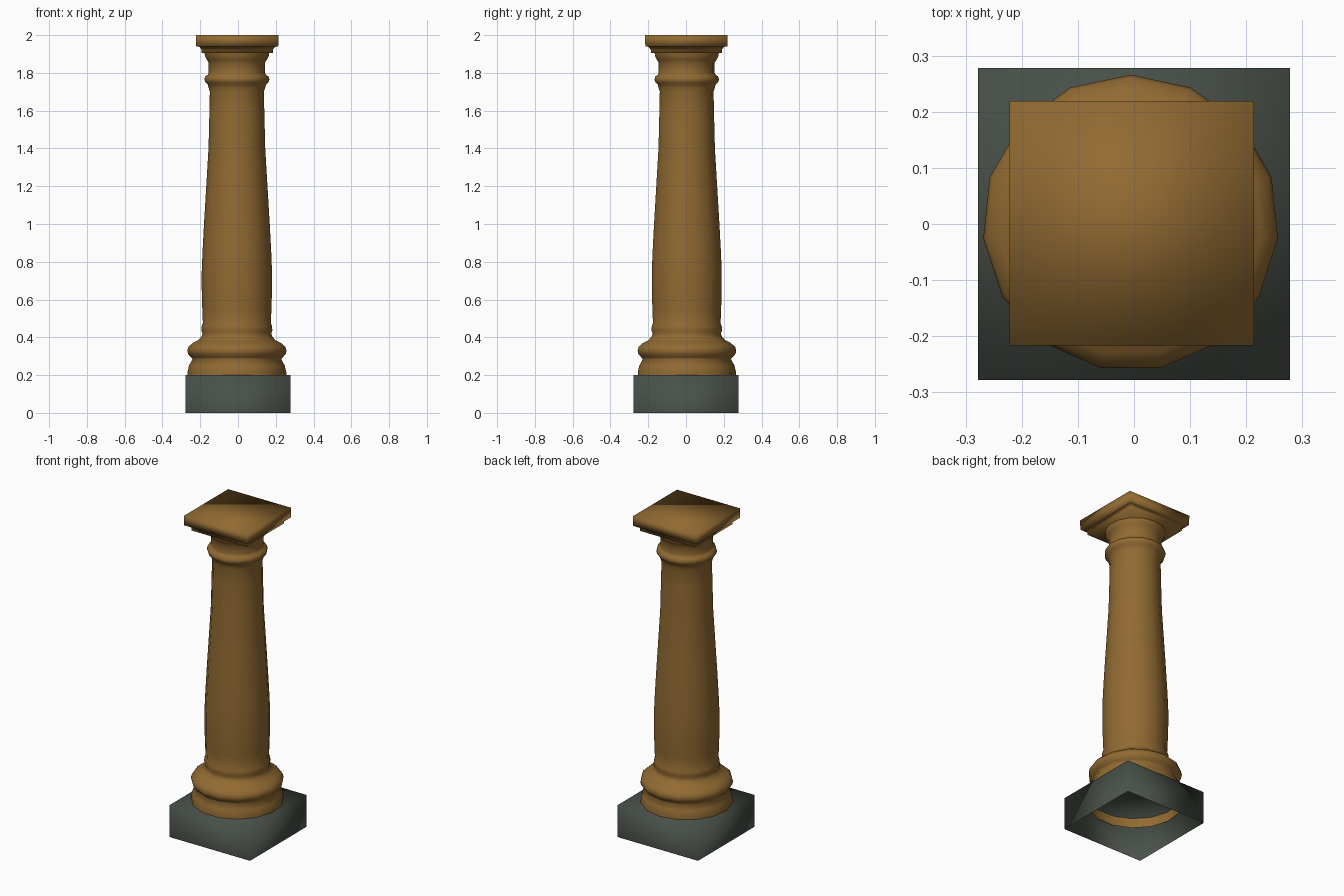
import bpy, bmesh, math

if "Cube" in bpy.data.objects:
    bpy.data.objects.remove(bpy.data.objects["Cube"])

def material(name, rgb):
    m = bpy.data.materials.new(name)
    m.diffuse_color = (*rgb, 1)
    m.use_nodes = True
    m.node_tree.nodes["Principled BSDF"].inputs["Base Color"].default_value = m.diffuse_color
    return m

bronze = material("warm bronze", (0.285, 0.145, 0.032))
stone = material("dark grey stone", (0.066, 0.08, 0.066))

def lathe(name, profile, sides, start, centre, mat, cap_low=False, cap_high=False):
    """Stack rings of (radius, z) and join them; four sides make a square part."""
    bm = bmesh.new()
    rings = []
    for r, z in profile:
        ring = []
        for i in range(sides):
            a = start + 2 * math.pi * i / sides
            ring.append(bm.verts.new((centre[0] + r * math.cos(a),
                                      centre[1] + r * math.sin(a), z)))
        rings.append(ring)
    for lo, hi in zip(rings, rings[1:]):
        for i in range(sides):
            j = (i + 1) % sides
            bm.faces.new((lo[i], lo[j], hi[j], hi[i]))
    if cap_low:
        bm.faces.new(rings[0][::-1])
    if cap_high:
        bm.faces.new(rings[-1])
    for f in bm.faces:
        f.smooth = True
    me = bpy.data.meshes.new(name)
    bm.to_mesh(me)
    bm.free()
    me.materials.append(mat)
    ob = bpy.data.objects.new(name, me)
    bpy.context.collection.objects.link(ob)
    return ob

def square(profile):
    # half widths to corner radii
    return [(h * math.sqrt(2), z) for h, z in profile]

# plinth: box with an open underside
lathe("plinth", square([(0.278, 0.0), (0.278, 0.2)]), 4, math.pi / 4,
      (0, 0), stone, cap_high=True)

# column: base mouldings, swelling shaft and neck ring, sunk into the plinth
column_profile = [
    (0.263, 0.14), (0.263, 0.215), (0.255, 0.25), (0.236, 0.285),
    (0.245, 0.295), (0.260, 0.312), (0.264, 0.33), (0.258, 0.35),
    (0.235, 0.37), (0.205, 0.385), (0.188, 0.405), (0.183, 0.42),
    (0.189, 0.437), (0.187, 0.46), (0.181, 0.475), (0.184, 0.55),
    (0.187, 0.65), (0.187, 0.75), (0.183, 0.85), (0.175, 1.0),
    (0.163, 1.2), (0.151, 1.4), (0.146, 1.6), (0.144, 1.70),
    (0.150, 1.72), (0.155, 1.738), (0.168, 1.75), (0.173, 1.765),
    (0.168, 1.782), (0.154, 1.79), (0.150, 1.80), (0.150, 1.855),
    (0.160, 1.87), (0.170, 1.89), (0.173, 1.915)]
lathe("column", column_profile, 15, math.pi / 2, (-0.006, 0.002), bronze)

# capital slab: square with a stepped underside
lathe("capital_slab", square([(0.188, 1.905), (0.188, 1.922), (0.200, 1.938),
                              (0.217, 1.94), (0.218, 2.0)]),
      4, math.pi / 4, (-0.004, 0.0015), bronze, cap_low=True, cap_high=True)
